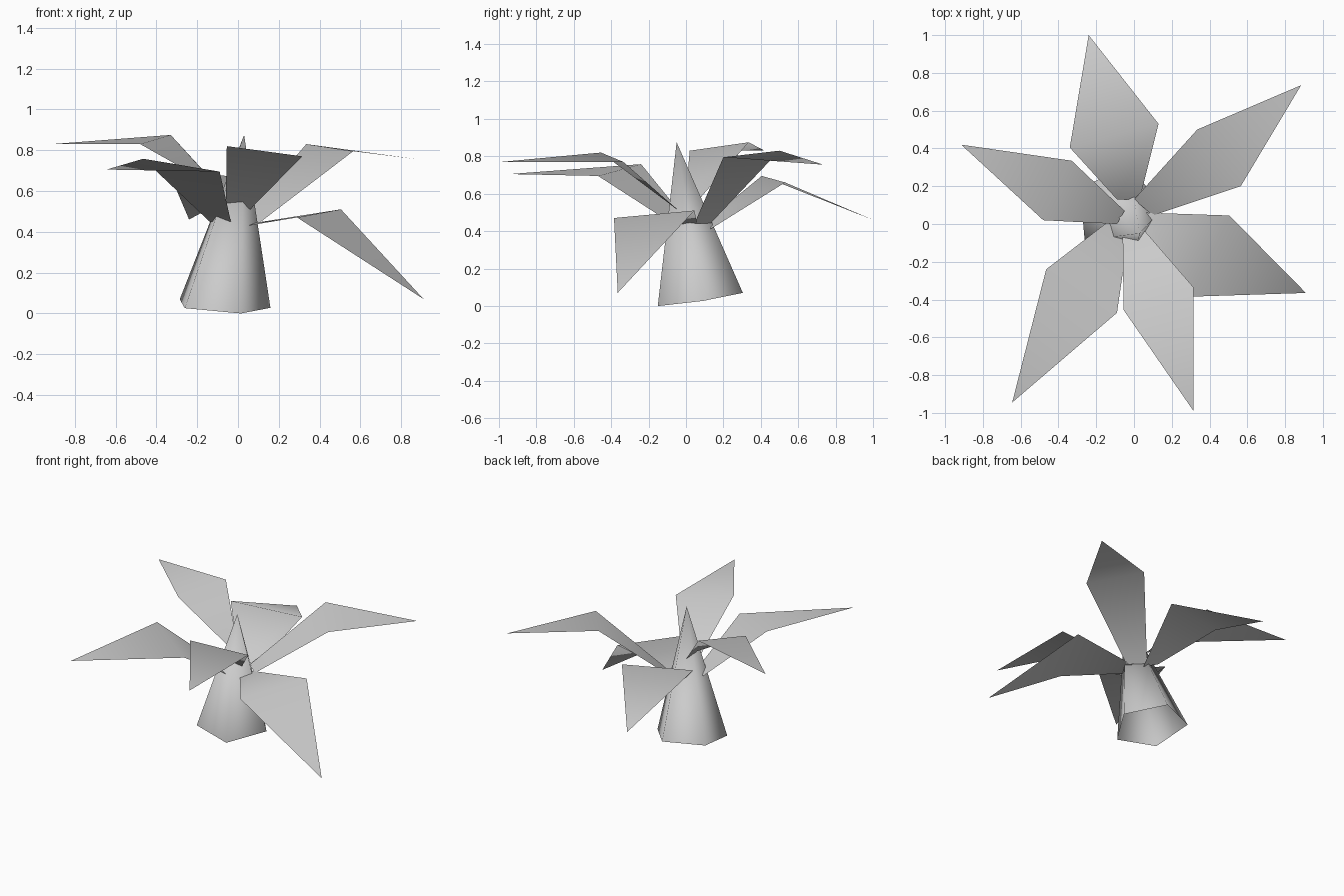
import bpy, bmesh
from math import radians, cos, sin
from mathutils import Vector

if "Cube" in bpy.data.objects:
    bpy.data.objects.remove(bpy.data.objects["Cube"])

GREY = (0.6, 0.6, 0.6, 1)
mat = bpy.data.materials.new("light_grey")
mat.use_nodes = True
mat.diffuse_color = GREY
mat.node_tree.nodes["Principled BSDF"].inputs["Base Color"].default_value = GREY


def make_object(name, points, faces):
    """Smooth-shaded open sheet built from points and face index lists."""
    bm = bmesh.new()
    verts = [bm.verts.new(p) for p in points]
    for face in faces:
        bm.faces.new([verts[i] for i in face]).smooth = True
    bm.normal_update()
    mesh = bpy.data.meshes.new(name)
    bm.to_mesh(mesh)
    bm.free()
    mesh.materials.append(mat)
    obj = bpy.data.objects.new(name, mesh)
    bpy.context.collection.objects.link(obj)
    return obj


# Leaning five-sided hollow cone, open underneath
SIDES, RADIUS = 5, 0.24
foot = Vector((-0.08, 0.07, 0.038))
apex = Vector((0.03, -0.05, 0.875))
ring = []
for i in range(SIDES):
    a = radians(5 + i * 360 / SIDES)
    dx, dy = RADIUS * cos(a), RADIUS * sin(a)
    ring.append(foot + Vector((dx, dy, 0.15 * dy - 0.06 * dx)))
make_object("trunk", ring + [apex],
            [(i, (i + 1) % SIDES, SIDES) for i in range(SIDES)])

# Folded leaves: two root corners, two shoulder corners and a tip,
# running counter-clockwise as seen from above
leaves = {
    "back_leaf": [(-0.09, 0.13, 0.47), (0.03, 0.13, 0.41),
                  (0.13, 0.53, 0.66), (-0.24, 1.0, 0.46), (-0.34, 0.405, 0.695)],
    "back_left_leaf": [(0.0, 0.13, 0.44), (0.1, 0.045, 0.44),
                       (0.565, 0.2, 0.795), (0.885, 0.735, 0.755), (0.335, 0.5, 0.83)],
    "left_leaf": [(0.06, 0.06, 0.44), (0.05, -0.05, 0.43),
                  (0.29, -0.385, 0.47), (0.91, -0.365, 0.07), (0.505, 0.045, 0.51)],
    "front_left_leaf": [(0.06, -0.04, 0.51), (-0.06, -0.07, 0.54),
                        (-0.055, -0.455, 0.82), (0.315, -0.99, 0.77), (0.315, -0.335, 0.77)],
    "front_right_leaf": [(-0.14, 0.01, 0.45), (-0.035, -0.09, 0.45),
                         (-0.09, -0.47, 0.695), (-0.645, -0.945, 0.705), (-0.465, -0.24, 0.758)],
    "right_leaf": [(-0.09, 0.0, 0.61), (-0.05, 0.07, 0.57),
                   (-0.33, 0.335, 0.875), (-0.915, 0.42, 0.83), (-0.48, 0.02, 0.83)],
}
for name, points in leaves.items():
    leaf = make_object(name, points, [(0, 1, 2, 4), (4, 2, 3)])
    # Keep every upper side outward
    if sum(p.normal.z for p in leaf.data.polygons) < 0:
        leaf.data.flip_normals()
